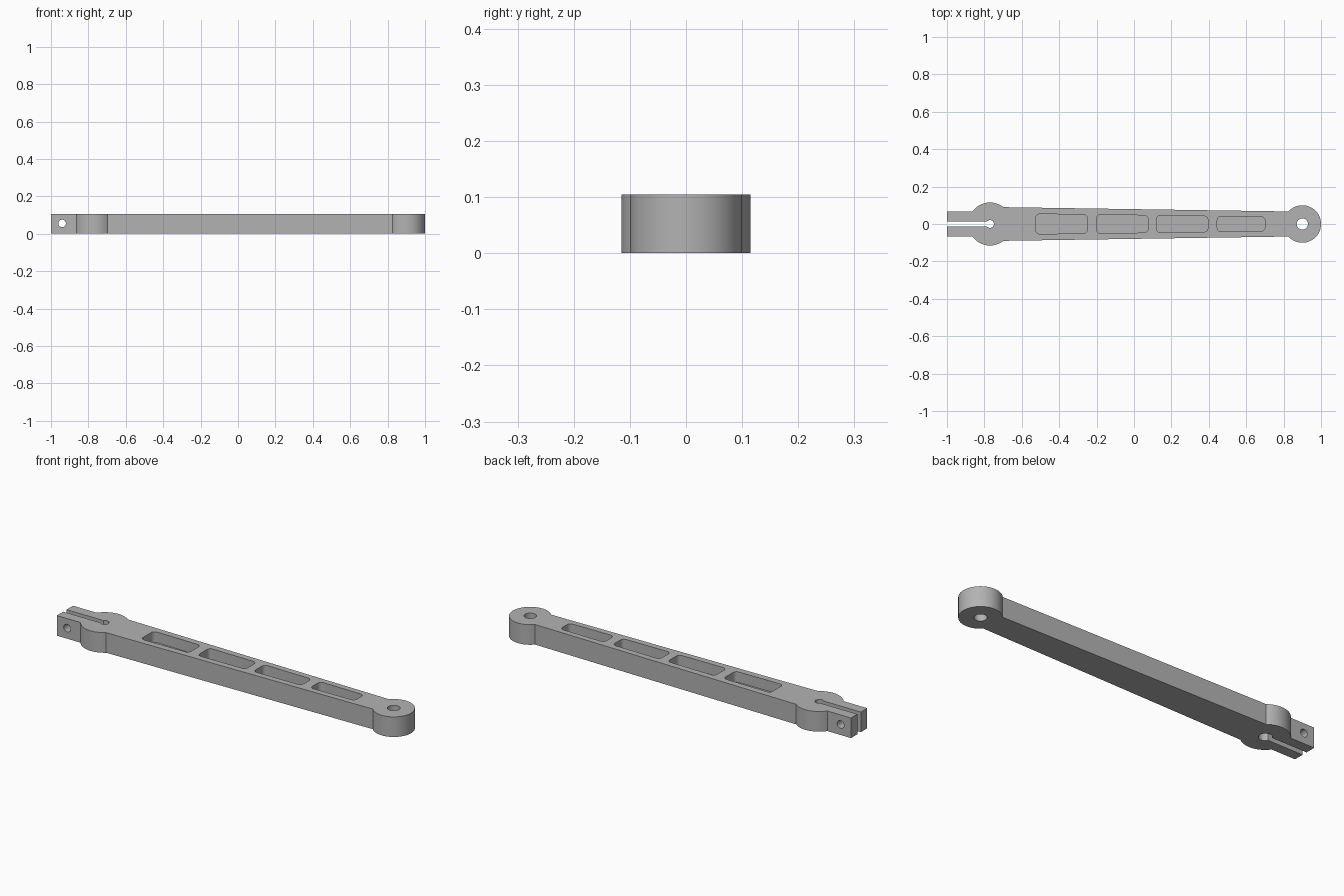
import bpy, bmesh
from math import sin, cos, pi, asin, radians
from mathutils import Vector, Matrix

cube = bpy.data.objects.get("Cube")
if cube:
    bpy.data.objects.remove(cube, do_unlink=True)

HEIGHT = 0.105
CLAMP_X, CLAMP_R = -0.77, 0.115
PIVOT_X, PIVOT_R = 0.90, 0.10
TAB_HALF = 0.067

grey = bpy.data.materials.new("machined grey")
grey.use_nodes = True
grey.diffuse_color = (0.45, 0.45, 0.45, 1)
grey.node_tree.nodes["Principled BSDF"].inputs["Base Color"].default_value = (0.45, 0.45, 0.45, 1)


def arc(cx, cy, r, start, end, steps):
    """Points along a circular arc."""
    return [(cx + r * cos(start + (end - start) * i / steps),
             cy + r * sin(start + (end - start) * i / steps)) for i in range(steps + 1)]


def prism(name, points, z0, z1):
    """Extrude a flat outline between two heights."""
    bm = bmesh.new()
    face = bm.faces.new([bm.verts.new((x, y, z0)) for x, y in points])
    top = bmesh.ops.extrude_face_region(bm, geom=[face])["geom"]
    bmesh.ops.translate(bm, vec=(0, 0, z1 - z0),
                        verts=[v for v in top if isinstance(v, bmesh.types.BMVert)])
    bmesh.ops.recalc_face_normals(bm, faces=bm.faces)
    mesh = bpy.data.meshes.new(name)
    bm.to_mesh(mesh)
    bm.free()
    mesh.materials.append(grey)
    obj = bpy.data.objects.new(name, mesh)
    bpy.context.collection.objects.link(obj)
    return obj


def circle(x, y, r):
    return arc(x, y, r, 0, 2 * pi, 48)[:-1]


def rounded(corners, r):
    """Round the corners of a convex outline."""
    pts = [Vector(c) for c in corners]
    out = []
    for i, p in enumerate(pts):
        a = p + (pts[i - 1] - p).normalized() * r
        b = p + (pts[(i + 1) % len(pts)] - p).normalized() * r
        for k in range(7):
            t = k / 6
            # rational quadratic, close to a true fillet
            w = 1.414 * t * (1 - t)
            d = (1 - t) ** 2 + w + t * t
            out.append(tuple((a * (1 - t) ** 2 + p * w + b * t * t) / d))
    return out


def cut(target, cutter):
    mod = target.modifiers.new(cutter.name, "BOOLEAN")
    mod.operation = "DIFFERENCE"
    mod.solver = "EXACT"
    mod.object = cutter
    bpy.context.view_layer.objects.active = target
    bpy.ops.object.modifier_apply(modifier=mod.name)
    bpy.data.objects.remove(cutter, do_unlink=True)


# Arm outline: split tab, clamp boss, tapered beam, pivot boss
upper = [(-1, TAB_HALF)]
upper += arc(CLAMP_X, 0, CLAMP_R, pi - asin(TAB_HALF / CLAMP_R), asin(0.09 / CLAMP_R), 28)
upper += arc(PIVOT_X, 0, PIVOT_R, pi - asin(0.067 / PIVOT_R), 0, 40)
lower = [(x, -y) for x, y in reversed(upper[:-1])]
arm = prism("lever_arm", upper + lower, 0, HEIGHT)

# Pivot hole, clamp bore with wider underside, clamp slot
cut(arm, prism("pivot_hole", circle(PIVOT_X, 0, 0.03), -0.1, 0.2))
cut(arm, prism("clamp_bore", circle(CLAMP_X, 0, 0.021), -0.1, 0.2))
cut(arm, prism("clamp_counterbore", circle(CLAMP_X, 0, 0.032), -0.1, 0.055))
cut(arm, prism("clamp_slot", [(-1.1, -0.014), (CLAMP_X, -0.014),
                              (CLAMP_X, 0.014), (-1.1, 0.014)], -0.1, 0.2))

# Bolt hole across the tab
bolt = prism("bolt_hole", circle(0, 0, 0.02), -0.3, 0.3)
bolt.data.transform(Matrix.Translation((-0.94, 0, 0.055)) @ Matrix.Rotation(radians(90), 4, "X"))
cut(arm, bolt)

# Tapered lightening pockets in the top
for x0, x1 in ((-0.525, -0.25), (-0.2, 0.075), (0.12, 0.395), (0.445, 0.70)):
    h0, h1 = (0.047 - 0.0125 * x for x in (x0, x1))
    outline = rounded([(x0, -h0), (x1, -h1), (x1, h1), (x0, h0)], 0.02)
    cut(arm, prism("pocket", outline, HEIGHT - 0.055, 0.2))

# Smooth round walls, keep hard edges
bpy.ops.object.select_all(action="DESELECT")
arm.select_set(True)
bpy.context.view_layer.objects.active = arm
bpy.ops.object.shade_smooth_by_angle(angle=radians(30))
